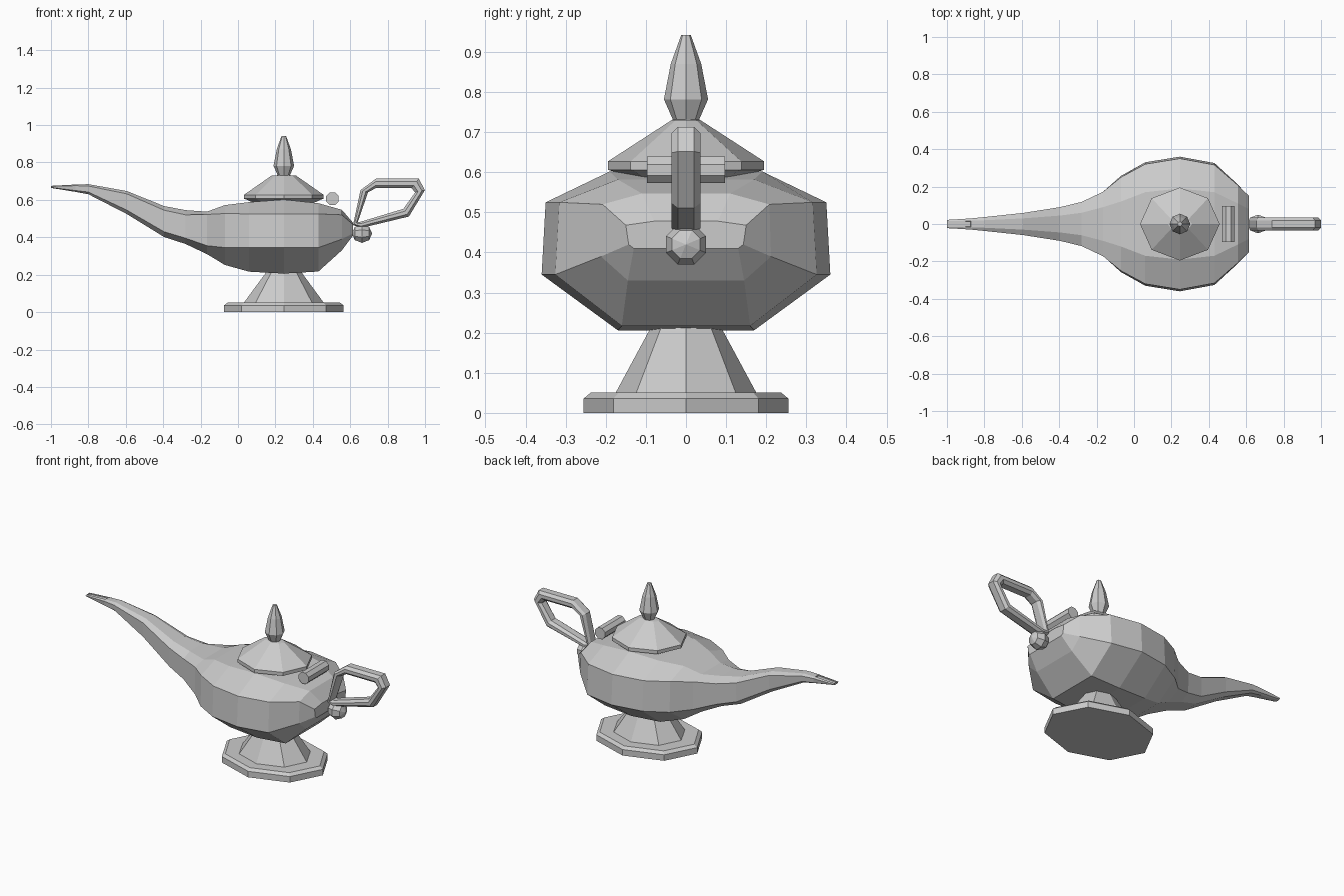
import bpy, bmesh, math
from mathutils import Matrix

if "Cube" in bpy.data.objects:
    bpy.data.objects.remove(bpy.data.objects["Cube"])

CX = 0.245  # axis of foot, body and lid


def finish(name, bm):
    bmesh.ops.recalc_face_normals(bm, faces=bm.faces)
    me = bpy.data.meshes.new(name)
    bm.to_mesh(me)
    bm.free()
    ob = bpy.data.objects.new(name, me)
    bpy.context.collection.objects.link(ob)
    return ob


def loft(bm, rings, closed=False):
    """Skin a list of closed point rings; cap the ends unless the loft is closed."""
    vs = [[bm.verts.new(p) for p in r] for r in rings]
    n = len(vs[0])
    pairs = list(zip(vs, vs[1:]))
    if closed:
        pairs.append((vs[-1], vs[0]))
    for a, b in pairs:
        for i in range(n):
            j = (i + 1) % n
            bm.faces.new((a[i], a[j], b[j], b[i]))
    if not closed:
        bm.faces.new(vs[0])
        bm.faces.new(vs[-1])


def lathe(name, profile, n=8):
    """Profile of (x radius, y radius, z) around the vertical axis."""
    bm = bmesh.new()
    ang = [2 * math.pi * i / n for i in range(n)]
    loft(bm, [[(CX + rx * math.cos(a), ry * math.sin(a), z) for a in ang]
              for rx, ry, z in profile])
    return finish(name, bm)


# Foot, lid and finial
lathe("foot", [(.32, .255, 0), (.32, .255, .036), (.30, .237, .051),
               (.213, .175, .051), (.10, .092, .205), (.09, .08, .225)])
lathe("lid", [(.13, .11, .57), (.20, .18, .602), (.213, .195, .606),
              (.213, .195, .627), (.065, .036, .73), (.03, .03, .732)])
lathe("finial", [(.03, .03, .725), (.055, .055, .782),
                 (.038, .038, .87), (.012, .012, .942)])

# Body and spout: x, then (half width, height) of bottom, lower and upper shoulder, top
sections = [
    (.615, .130, .410, .143, .420, .150, .468, .080, .478),
    (.555, .145, .330, .212, .390, .208, .520, .110, .547),
    (.430, .160, .217, .326, .345, .316, .525, .170, .582),
    (.245, .170, .206, .360, .345, .350, .525, .190, .602),
    (.060, .160, .216, .330, .345, .320, .525, .170, .588),
    (-.07, .120, .252, .257, .345, .250, .527, .120, .572),
    (-.166, .085, .310, .170, .355, .172, .522, .090, .537),
    (-.28, .060, .364, .116, .395, .118, .520, .060, .545),
    (-.396, .045, .402, .086, .430, .090, .545, .045, .567),
    (-.594, .030, .524, .055, .545, .059, .632, .030, .647),
    (-.80, .020, .630, .034, .642, .037, .674, .020, .684),
    (-.87, .017, .643, .029, .650, .030, .676, .018, .682),
    (-1.0, .010, .664, .018, .667, .022, .672, .016, .675),
]
bm = bmesh.new()
rings = []
for x, *d in sections:
    half = list(zip(d[::2], d[1::2]))
    rings.append([(x, y, z) for y, z in half] + [(x, -y, z) for y, z in reversed(half)])
loft(bm, rings)
bmesh.ops.recalc_face_normals(bm, faces=bm.faces)
# Pouring slot in the top of the spout tip
slot = [f for f in bm.faces if f.normal.z > .9 and f.calc_center_median().x < -.9
        and abs(f.calc_center_median().y) < .003]
bmesh.ops.inset_region(bm, faces=slot, thickness=.004, depth=0)
bmesh.ops.inset_region(bm, faces=slot, thickness=.001, depth=-.006)
finish("body_and_spout", bm)

# Hinge bar behind the lid
bm = bmesh.new()
bmesh.ops.create_cone(bm, cap_ends=True, segments=8, radius1=.036, radius2=.036, depth=.194,
                      matrix=Matrix.Translation((.505, 0, .606))
                      @ Matrix.Rotation(math.pi / 2, 4, 'X')
                      @ Matrix.Rotation(math.pi / 8, 4, 'Z'))
finish("hinge_bar", bm)

# Ball under the handle
bm = bmesh.new()
bmesh.ops.create_uvsphere(bm, u_segments=8, v_segments=4, radius=.054,
                          matrix=Matrix.Translation((.663, 0, .42))
                          @ Matrix.Rotation(math.pi / 2, 4, 'Y')
                          @ Matrix.Rotation(math.pi / 8, 4, 'Z'))
finish("handle_ball", bm)

# Handle: outer and inner outlines skinned as a chamfered loop
outer = [(.615, .465), (.655, .652), (.737, .713), (.967, .713),
         (.999, .652), (.914, .511), (.660, .450)]
inner = [(.640, .480), (.695, .640), (.737, .663), (.927, .663),
         (.947, .640), (.884, .552), (.652, .482)]
bm = bmesh.new()
rings = []
for (ox, oz), (ix, iz) in zip(outer, inner):
    def at(t, y):
        return (ox + (ix - ox) * t, y, oz + (iz - oz) * t)
    rings.append([at(0, .02), at(.3, .036), at(.7, .036), at(1, .02),
                  at(1, -.02), at(.7, -.036), at(.3, -.036), at(0, -.02)])
loft(bm, rings, closed=True)
finish("handle", bm)
